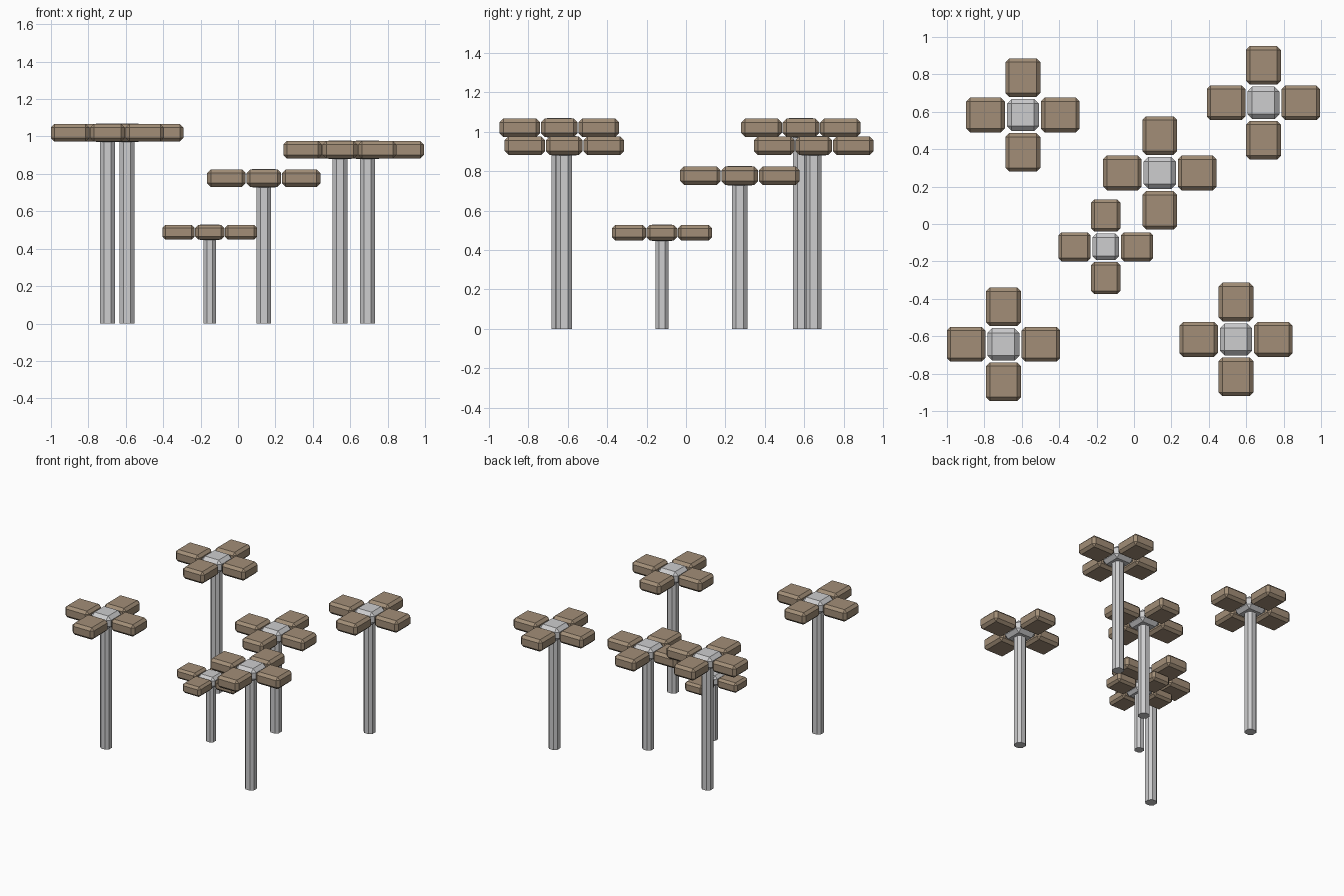
import bpy, bmesh, math
from mathutils import Matrix, Vector

if "Cube" in bpy.data.objects:
    bpy.data.objects.remove(bpy.data.objects["Cube"])


def material(name, rgb):
    m = bpy.data.materials.new(name)
    m.diffuse_color = (*rgb, 1)
    m.use_nodes = True
    m.node_tree.nodes["Principled BSDF"].inputs["Base Color"].default_value = m.diffuse_color
    return m


BROWN = material("tan_brown", (0.36, 0.27, 0.185))
GREY = material("light_grey", (0.61, 0.61, 0.62))


def finish(bm, name, mat):
    bmesh.ops.recalc_face_normals(bm, faces=bm.faces)
    me = bpy.data.meshes.new(name)
    bm.to_mesh(me)
    bm.free()
    me.materials.append(mat)
    ob = bpy.data.objects.new(name, me)
    bpy.context.collection.objects.link(ob)
    return ob


def chamfer_box(name, centre, size, bevel, mat, angle=0.0, pivot=(0, 0, 0), upright_only=False):
    """Box with flat chamfers, turned about a vertical axis and placed at pivot."""
    bm = bmesh.new()
    bmesh.ops.create_cube(bm, size=1)
    bmesh.ops.scale(bm, vec=size, verts=bm.verts)
    edges = [e for e in bm.edges if not upright_only
             or abs(e.verts[0].co.z - e.verts[1].co.z) > 1e-4]
    bmesh.ops.bevel(bm, geom=edges, offset=bevel, offset_type='OFFSET',
                    segments=1, profile=0.5, affect='EDGES')
    bm.transform(Matrix.Translation(Vector(pivot)) @ Matrix.Rotation(angle, 4, 'Z')
                 @ Matrix.Translation(Vector(centre)))
    return finish(bm, name, mat)


def stand(label, x, y, top, s=1.0):
    """Post with a central hub and four chamfered pads in a cross."""
    h = 0.094 * s
    mid = top - h / 2
    post_top = mid
    chamfer_box(label + "_post", (0, 0, post_top / 2), (0.079 * s, 0.079 * s, post_top),
                0.021 * s, GREY, pivot=(x, y, 0), upright_only=True)
    chamfer_box(label + "_hub", (0, 0, 0), (0.172 * s, 0.172 * s, h + 0.006 * s),
                0.026 * s, GREY, pivot=(x, y, mid))
    for i in range(4):
        chamfer_box(f"{label}_pad_{i + 1}", (0.2 * s, 0, 0), (0.206 * s, 0.186 * s, h),
                    0.02 * s, BROWN, i * math.pi / 2, (x, y, mid))


# six stands: name, x, y, top height, scale
for args in [
    ("back_left", -0.594, 0.583, 1.067, 1.0),
    ("front_left", -0.698, -0.643, 1.067, 1.0),
    ("back_right", 0.692, 0.648, 0.976, 1.0),
    ("front_right", 0.545, -0.617, 0.976, 1.0),
    ("middle", 0.138, 0.273, 0.824, 1.0),
    ("small", -0.151, -0.122, 0.527, 0.835),
]:
    stand(*args)
